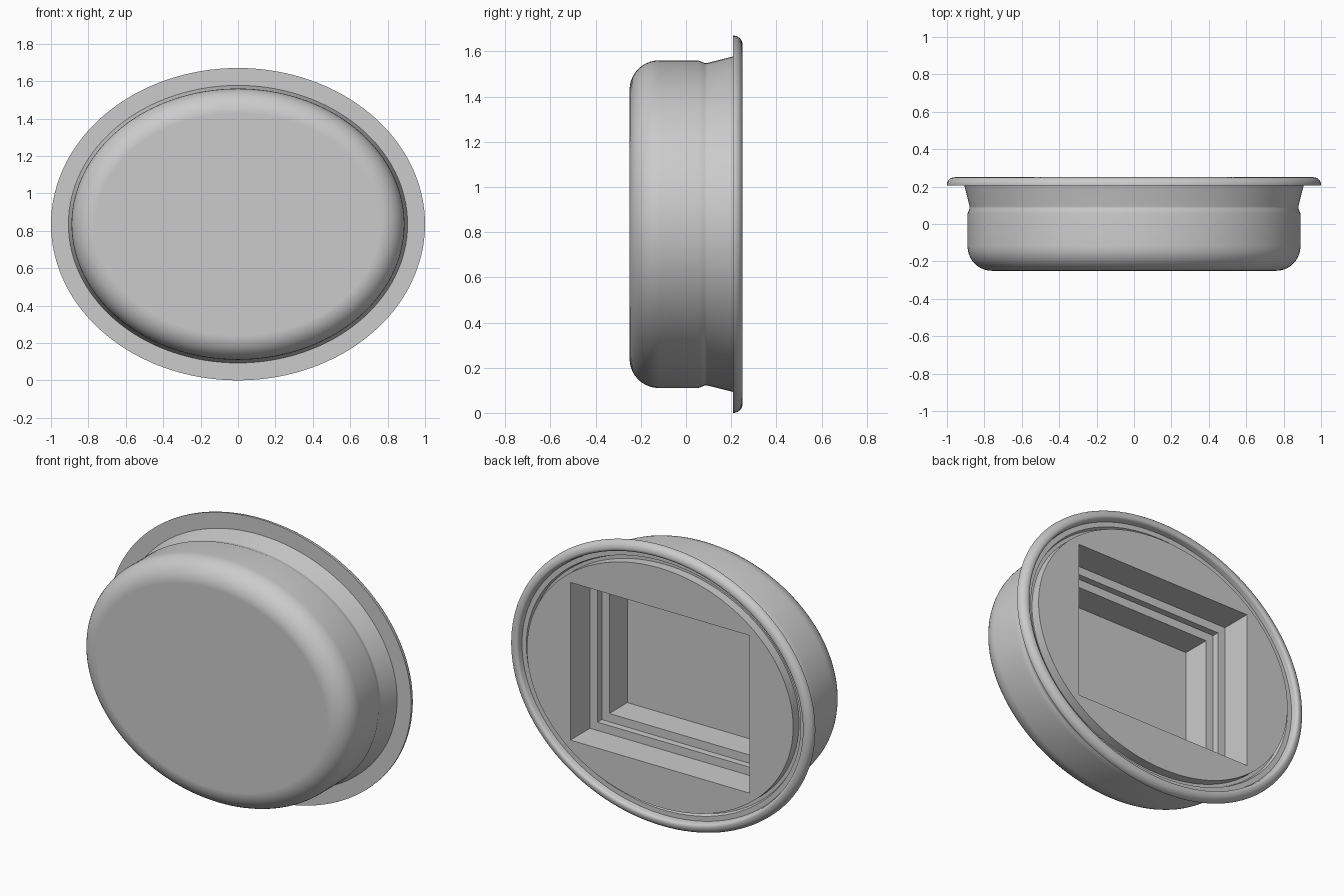
import bpy, bmesh
from math import sin, cos, pi, radians

SEG = 128             # points per ring, a multiple of 8 so rectangles get true corners
HALF_W, HALF_H = 1.0, 0.835
CENTRE_Z = HALF_H

cube = bpy.data.objects.get("Cube")
if cube:
    bpy.data.objects.remove(cube, do_unlink=True)

grey = bpy.data.materials.new("plain grey")
grey.use_nodes = True
colour = (0.6, 0.6, 0.6, 1)
grey.diffuse_color = colour
grey.node_tree.nodes["Principled BSDF"].inputs["Base Color"].default_value = colour


def oval(inset, y):
    """Oval ring, set in from the outer edge of the rim."""
    return [((HALF_W - inset) * cos(2 * pi * i / SEG), y,
             CENTRE_Z + (HALF_H - inset) * sin(2 * pi * i / SEG)) for i in range(SEG)]


def rectangle(inset, y):
    """Rectangular ring, set in from the mouth of the recess."""
    ring = []
    for i in range(SEG):
        c, s = cos(2 * pi * i / SEG), sin(2 * pi * i / SEG)
        m = max(abs(c), abs(s))
        ring.append(((0.593 - inset) * c / m, y, CENTRE_Z + (0.471 - inset) * s / m))
    return ring


def arc(inset, y, radius, start, end, steps=10):
    """Rounded corner of a profile, as (inset, y) points."""
    angles = [radians(start + (end - start) * k / steps) for k in range(steps + 1)]
    return [(inset + radius * cos(a), y + radius * sin(a)) for a in angles]


def loft(name, rings, cap_first=False, cap_last=False):
    """Skin a list of rings into one object."""
    bm = bmesh.new()
    loops = [[bm.verts.new(p) for p in ring] for ring in rings]
    for a, b in zip(loops, loops[1:]):
        for i in range(SEG):
            j = (i + 1) % SEG
            bm.faces.new((a[i], b[i], b[j], a[j]))
    if cap_first:
        bm.faces.new(loops[0])
    if cap_last:
        bm.faces.new(loops[-1][::-1])
    mesh = bpy.data.meshes.new(name)
    bm.to_mesh(mesh)
    bm.free()
    mesh.materials.append(grey)
    obj = bpy.data.objects.new(name, mesh)
    bpy.context.collection.objects.link(obj)
    bpy.ops.object.select_all(action="DESELECT")
    obj.select_set(True)
    bpy.context.view_layer.objects.active = obj
    bpy.ops.object.shade_smooth_by_angle(angle=radians(30))
    # Keep the large flat faces evenly shaded
    obj.modifiers.new("flat_faces", "WEIGHTED_NORMAL").keep_sharp = True


# Rounded front body with a soft shallow waist and a flared neck
body = arc(0.24, -0.12, 0.13, 270, 180)
body += [(0.11, 0.055), (0.121, 0.082), (0.121, 0.095), (0.093, 0.207)]
loft("body", [oval(*p) for p in body], cap_first=True)

# Flange: flat underside, rounded bead, then a groove in two steps
flange = [(0.093, 0.207), (0, 0.207)]
flange += arc(0.04, 0.21, 0.04, 180, 90)
flange += arc(0.042, 0.232, 0.018, 90, 0, 6)
flange += [(0.064, 0.212), (0.093, 0.212), (0.1, 0.19), (0.12, 0.19), (0.12, 0.245)]
loft("flange", [oval(*p) for p in flange])

# Back plate with a stepped rectangular recess
recess = [(0, 0.245), (0, 0.06), (0.05, 0.06), (0.05, 0.02),
          (0.1, 0.02), (0.1, -0.15)]
loft("recessed_back", [oval(0.12, 0.245)] + [rectangle(*p) for p in recess], cap_last=True)
